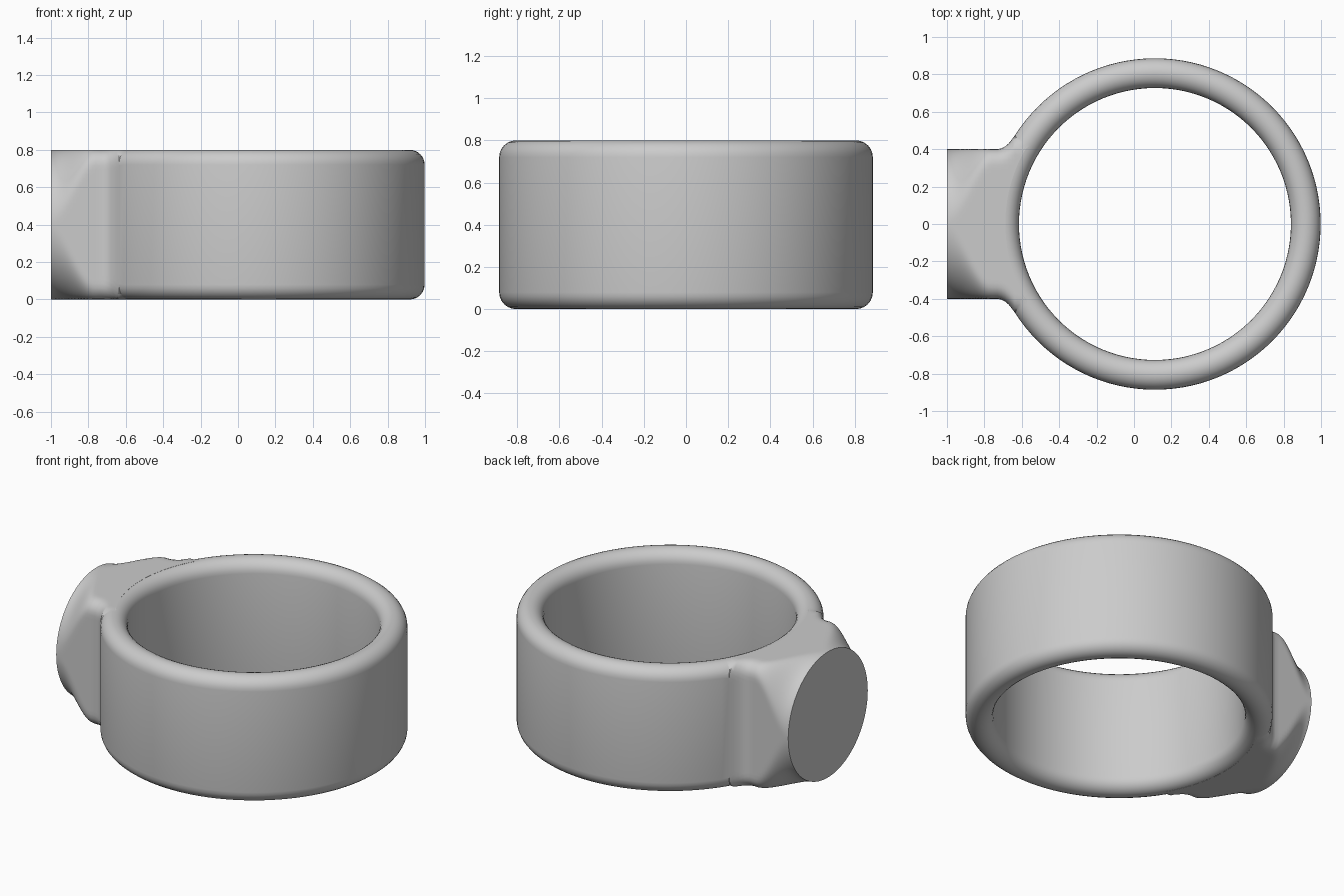
import bpy, bmesh
from math import sin, cos, pi, sqrt, hypot

cube = bpy.data.objects.get("Cube")
if cube:
    bpy.data.objects.remove(cube, do_unlink=True)

CX = 0.112              # ring axis
R_IN, R_OUT = 0.727, 0.886
HALF = 0.4              # half height
RIM = (R_OUT - R_IN) / 2
R_MID = R_IN + RIM

grey = bpy.data.materials.new("plain grey")
grey.use_nodes = True
grey.diffuse_color = (0.6, 0.6, 0.6, 1)
grey.node_tree.nodes["Principled BSDF"].inputs["Base Color"].default_value = (0.6, 0.6, 0.6, 1)


def finish(name, bm):
    bmesh.ops.remove_doubles(bm, verts=bm.verts, dist=1e-5)
    bmesh.ops.recalc_face_normals(bm, faces=bm.faces)
    mesh = bpy.data.meshes.new(name)
    bm.to_mesh(mesh)
    bm.free()
    mesh.materials.append(grey)
    obj = bpy.data.objects.new(name, mesh)
    bpy.context.collection.objects.link(obj)
    return obj


def bridge(bm, a, b):
    n = len(a)
    for i in range(n):
        bm.faces.new((a[i], a[(i + 1) % n], b[(i + 1) % n], b[i]))


def make_ring():
    """Band with fully rounded upper and lower rims."""
    steps, segments = 12, 112
    profile = []
    for start, zc in ((0, 2 * HALF - RIM), (pi, RIM)):
        for k in range(steps + 1):
            a = start + pi * k / steps
            profile.append((R_MID + RIM * cos(a), zc + RIM * sin(a)))
    bm = bmesh.new()
    loops = []
    for i in range(segments):
        t = 2 * pi * i / segments
        loops.append([bm.verts.new((CX + r * cos(t), r * sin(t), z)) for r, z in profile])
    for i in range(segments):
        bridge(bm, loops[i], loops[(i + 1) % segments])
    return finish("ring_with_neck", bm)


def rounded_rect(a, w, h, r):
    """Point at angle a on a rounded rectangle of half sizes w, h."""
    c, s = abs(cos(a)), abs(sin(a))
    t = min(w / max(c, 1e-9), h / max(s, 1e-9))
    px, py = w - r, h - r
    if t * c > px and t * s > py:
        along = c * px + s * py
        t = along + sqrt(max(along ** 2 - px ** 2 - py ** 2 + r * r, 0))
    return t * cos(a), t * sin(a)


def make_neck():
    """Loft from a round end face to a square root that flares into the ring."""
    count, corner, root = 160, 0.08, -0.76
    stations = []
    for k in range(15):
        u = k / 14
        ease = u * u * (3 - 2 * u)
        stations.append((-1 + (root + 1) * u, HALF, HALF + (corner - HALF) * ease))
    for x, w in ((-0.73, 0.4), (-0.71, 0.404), (-0.69, 0.414),
                 (-0.67, 0.431), (-0.65, 0.456), (-0.637, 0.475), (-0.5, 0.475)):
        stations.append((x, w, corner))
    bm = bmesh.new()
    loops = []
    for x, w, r in stations:
        loop = []
        for i in range(count):
            y, z = rounded_rect(2 * pi * i / count, w, HALF, r)
            limit = CX - sqrt(0.8 ** 2 - y * y)      # stop inside the wall
            loop.append(bm.verts.new((min(x, limit), y, z + HALF)))
        loops.append(loop)
    for a, b in zip(loops, loops[1:]):
        bridge(bm, a, b)
    bm.faces.new(loops[0])
    # Curved inner cap built from upright strips
    cap, half = loops[-1], count // 2
    for j in range(half):
        strip = [cap[j], cap[j + 1], cap[-(j + 1)], cap[-j]]
        bm.faces.new(list(dict.fromkeys(strip)))
    return finish("neck_helper", bm)


ring = make_ring()
neck = make_neck()

# Join the neck to the ring as one body
join = ring.modifiers.new("join", 'BOOLEAN')
join.operation = 'UNION'
join.solver = 'EXACT'
join.object = neck
bpy.ops.object.select_all(action='DESELECT')
ring.select_set(True)
bpy.context.view_layer.objects.active = ring
bpy.ops.object.modifier_apply(modifier="join")
bpy.data.objects.remove(neck, do_unlink=True)
bpy.ops.object.shade_smooth_by_angle(angle=pi / 4)
